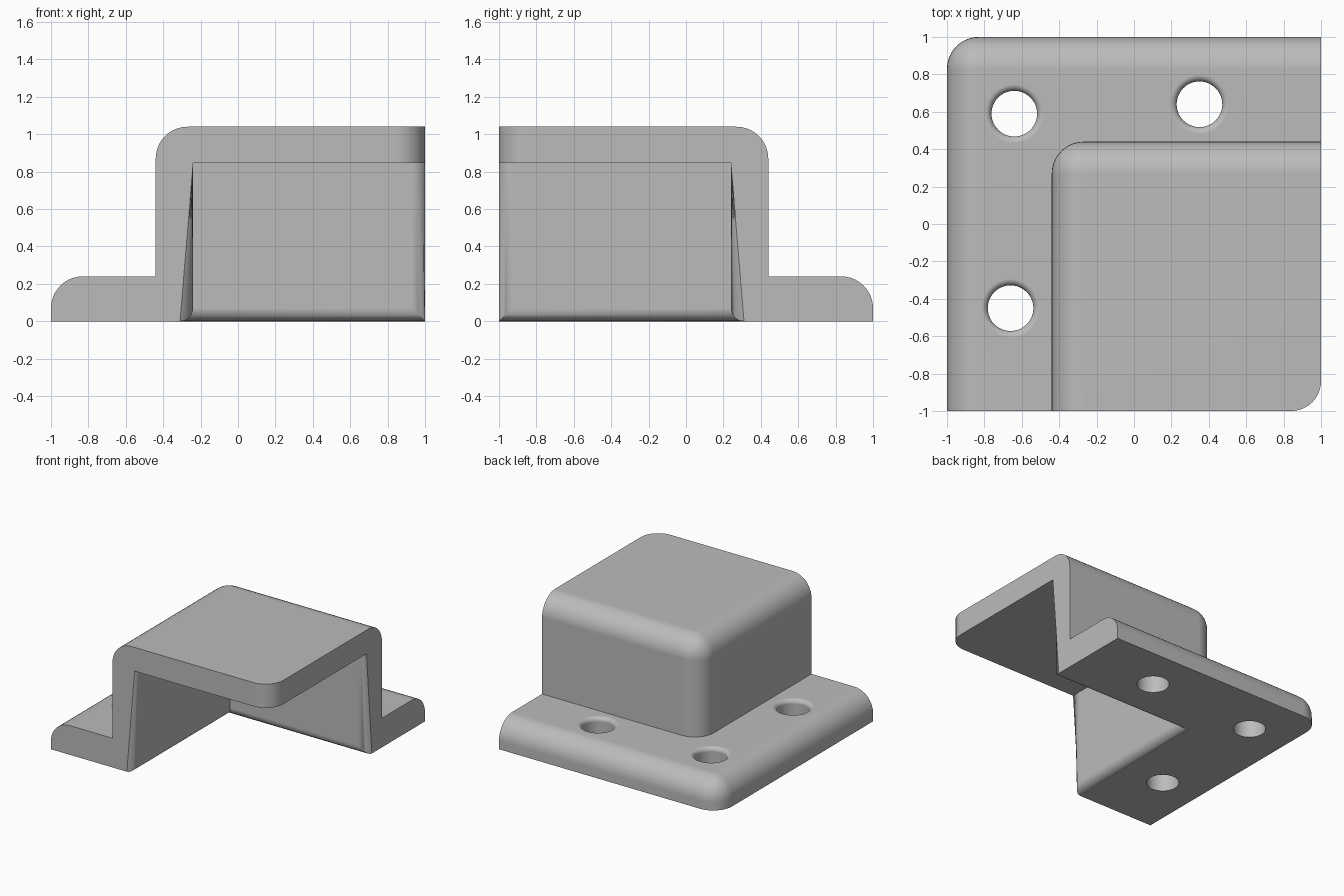
import bpy, bmesh, math

if "Cube" in bpy.data.objects:
    bpy.data.objects.remove(bpy.data.objects["Cube"], do_unlink=True)

RADIUS = 0.17      # outer rounding
EASE = 0.07        # rounding of the inner wall edges
INNER = 0.24       # inner wall faces at x = -INNER and y = INNER
CEILING = 0.845    # underside of the raised lid
PLATE = 0.24       # flange thickness

grey = bpy.data.materials.new("light grey")
grey.use_nodes = True
grey.diffuse_color = (0.5, 0.5, 0.5, 1)
grey.node_tree.nodes["Principled BSDF"].inputs["Base Color"].default_value = (0.5, 0.5, 0.5, 1)


def near(a, b):
    return abs(a - b) < 0.001


def add_object(name, bm):
    bmesh.ops.recalc_face_normals(bm, faces=bm.faces)
    mesh = bpy.data.meshes.new(name)
    bm.to_mesh(mesh)
    bm.free()
    mesh.materials.append(grey)
    obj = bpy.data.objects.new(name, mesh)
    bpy.context.collection.objects.link(obj)
    return obj


def box(lo, hi):
    bm = bmesh.new()
    bmesh.ops.create_cube(bm, size=1)
    for v in bm.verts:
        v.co = [(a + b) / 2 + c * (b - a) for a, b, c in zip(lo, hi, v.co)]
    return bm


def round_edges(bm, rule, radius, segments):
    edges = [e for e in bm.edges if rule(e.verts[0].co, e.verts[1].co)]
    bmesh.ops.bevel(bm, geom=edges, offset=radius, segments=segments,
                    profile=0.5, affect='EDGES', clamp_overlap=False)


def rounded_block(lo, hi, round_front):
    """Box rounded on its left and back top edges and the corner between them."""
    bm = box(lo, hi)

    def outer(a, b):
        left = near(a.x, lo[0]) and near(b.x, lo[0])
        back = near(a.y, hi[1]) and near(b.y, hi[1])
        top = near(a.z, hi[2]) and near(b.z, hi[2])
        return left + back + top == 2 and (left or back)

    def front_corner(a, b):
        return all(near(p.x, hi[0]) and near(p.y, lo[1]) for p in (a, b))

    round_edges(bm, outer, RADIUS, 10)
    if round_front:
        round_edges(bm, front_corner, RADIUS - 0.01, 10)
    return bm


def combine(target, tool, operation):
    mod = target.modifiers.new("combine", 'BOOLEAN')
    mod.object, mod.operation, mod.solver = tool, operation, 'EXACT'
    bpy.context.view_layer.objects.active = target
    bpy.ops.object.modifier_apply(modifier=mod.name)
    bpy.data.objects.remove(tool, do_unlink=True)


# Flange and raised housing, then the open cavity
bracket = add_object("corner_bracket", rounded_block((-1, -1, 0), (1, 1, PLATE), False))
housing = add_object("housing", rounded_block((-0.44, -1, 0), (1, 0.44, 1.04), True))
combine(bracket, housing, 'UNION')
cavity = add_object("cavity", box((-INNER, -2, -1), (2, INNER, CEILING)))
combine(bracket, cavity, 'DIFFERENCE')


# Eased inner edges along the bottom and the two wall ends
def inner_edge(a, b):
    pts = (a, b)
    side = all(near(p.x, -INNER) and p.y < INNER + 0.01 for p in pts)
    back = all(near(p.y, INNER) and p.x > -INNER - 0.01 for p in pts)
    floor = all(near(p.z, 0) for p in pts)
    upright = not near(a.z, b.z)
    ends = (side and near(a.y, -1) and near(b.y, -1)) or (back and near(a.x, 1) and near(b.x, 1))
    return (floor and (side or back)) or (upright and ends)


bm = bmesh.new()
bm.from_mesh(bracket.data)
bmesh.ops.remove_doubles(bm, verts=bm.verts, dist=0.0001)
bmesh.ops.dissolve_limit(bm, angle_limit=0.002, verts=bm.verts, edges=bm.edges)
round_edges(bm, inner_edge, EASE, 6)
bm.to_mesh(bracket.data)
bm.free()

# Screw holes with a flared rim
HOLE, FLARE = 0.122, 0.035
arc = [(HOLE + FLARE * (1 - math.cos(t)), PLATE - FLARE + FLARE * math.sin(t))
       for t in [math.pi / 2 * i / 6 for i in range(7)]]
profile = [(HOLE, -0.2)] + arc + [(HOLE + FLARE, PLATE + 0.1)]
for x, y in [(-0.64, 0.59), (0.35, 0.64), (-0.66, -0.45)]:
    bm = bmesh.new()
    rings = []
    for r, z in profile:
        rings.append([bm.verts.new((x + r * math.cos(k * math.tau / 48),
                                    y + r * math.sin(k * math.tau / 48), z)) for k in range(48)])
    for low, high in zip(rings, rings[1:]):
        for k in range(48):
            n = (k + 1) % 48
            bm.faces.new((low[k], low[n], high[n], high[k]))
    bm.faces.new(rings[0])
    bm.faces.new(rings[-1])
    combine(bracket, add_object("drill", bm), 'DIFFERENCE')

# Smooth roundings with flat faces kept flat
bpy.ops.object.select_all(action='DESELECT')
bracket.select_set(True)
bpy.context.view_layer.objects.active = bracket
bpy.ops.object.shade_smooth_by_angle(angle=math.radians(30))
weighted = bracket.modifiers.new("even_shading", 'WEIGHTED_NORMAL')
weighted.keep_sharp = True
